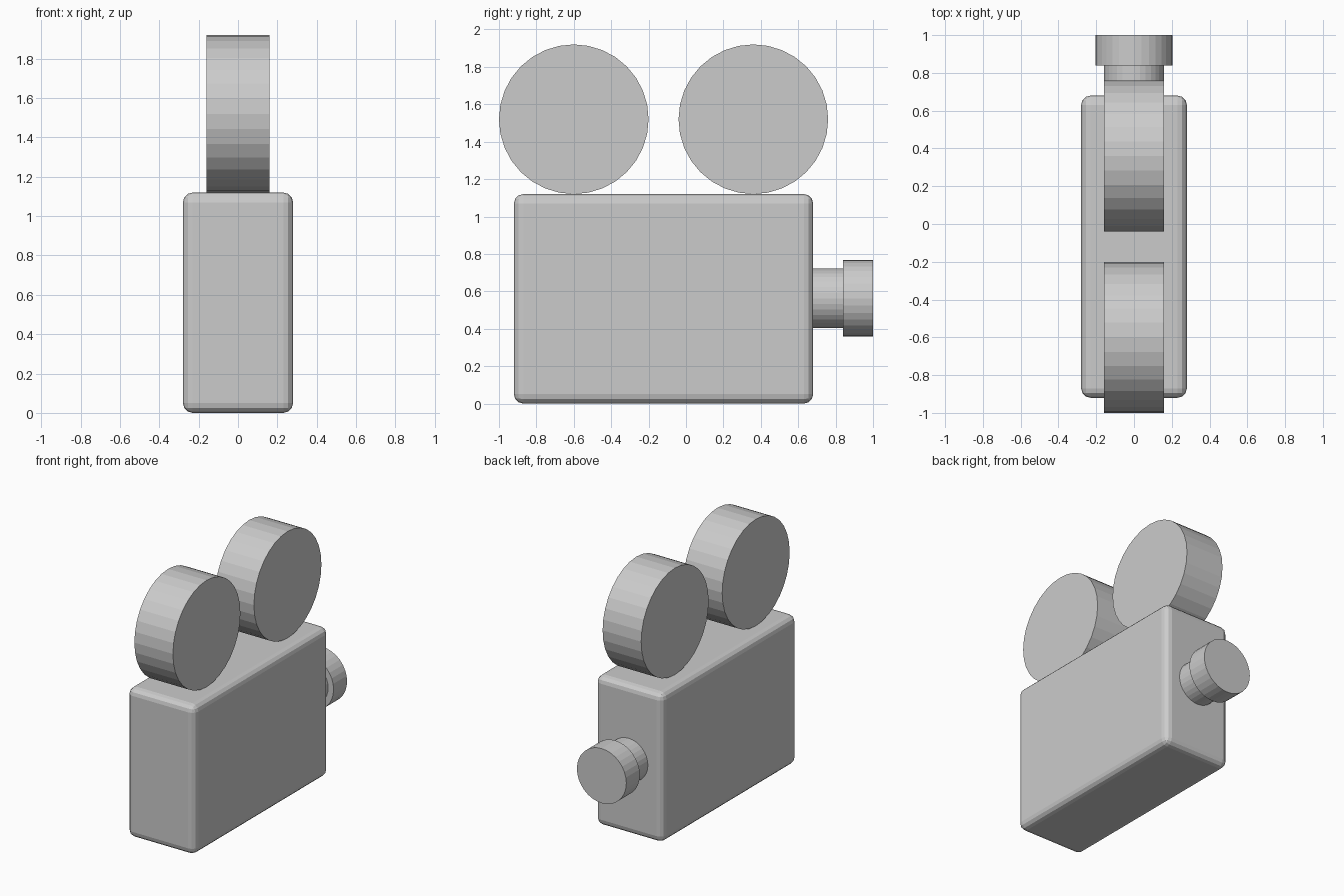
import bpy
from math import pi

if "Cube" in bpy.data.objects:
    bpy.data.objects.remove(bpy.data.objects["Cube"])


def cylinder(name, radius, depth, location, rotation):
    bpy.ops.mesh.primitive_cylinder_add(vertices=32, radius=radius, depth=depth,
                                        location=location, rotation=rotation)
    obj = bpy.context.object
    obj.name = name
    return obj


# Camera body: rounded box
bpy.ops.mesh.primitive_cube_add(size=1, location=(0, -0.12, 0.56))
body = bpy.context.object
body.name = "camera_body"
body.scale = (0.56, 1.6, 1.12)
bpy.ops.object.transform_apply(location=False, rotation=False, scale=True)
bevel = body.modifiers.new("rounded_edges", "BEVEL")
bevel.width = 0.05
bevel.segments = 3

# Film reels standing on the body, axes along x
for name, y in (("rear_reel", -0.6), ("front_reel", 0.36)):
    cylinder(name, 0.4, 0.32, (0, y, 1.52), (0, pi / 2, 0))

# Lens barrel and wider lens hood, axes along y
for name, radius, y0, y1 in (("lens_barrel", 0.16, 0.66, 0.84),
                             ("lens_hood", 0.205, 0.84, 1.0)):
    cylinder(name, radius, y1 - y0, (0, (y0 + y1) / 2, 0.563), (pi / 2, 0, 0))
